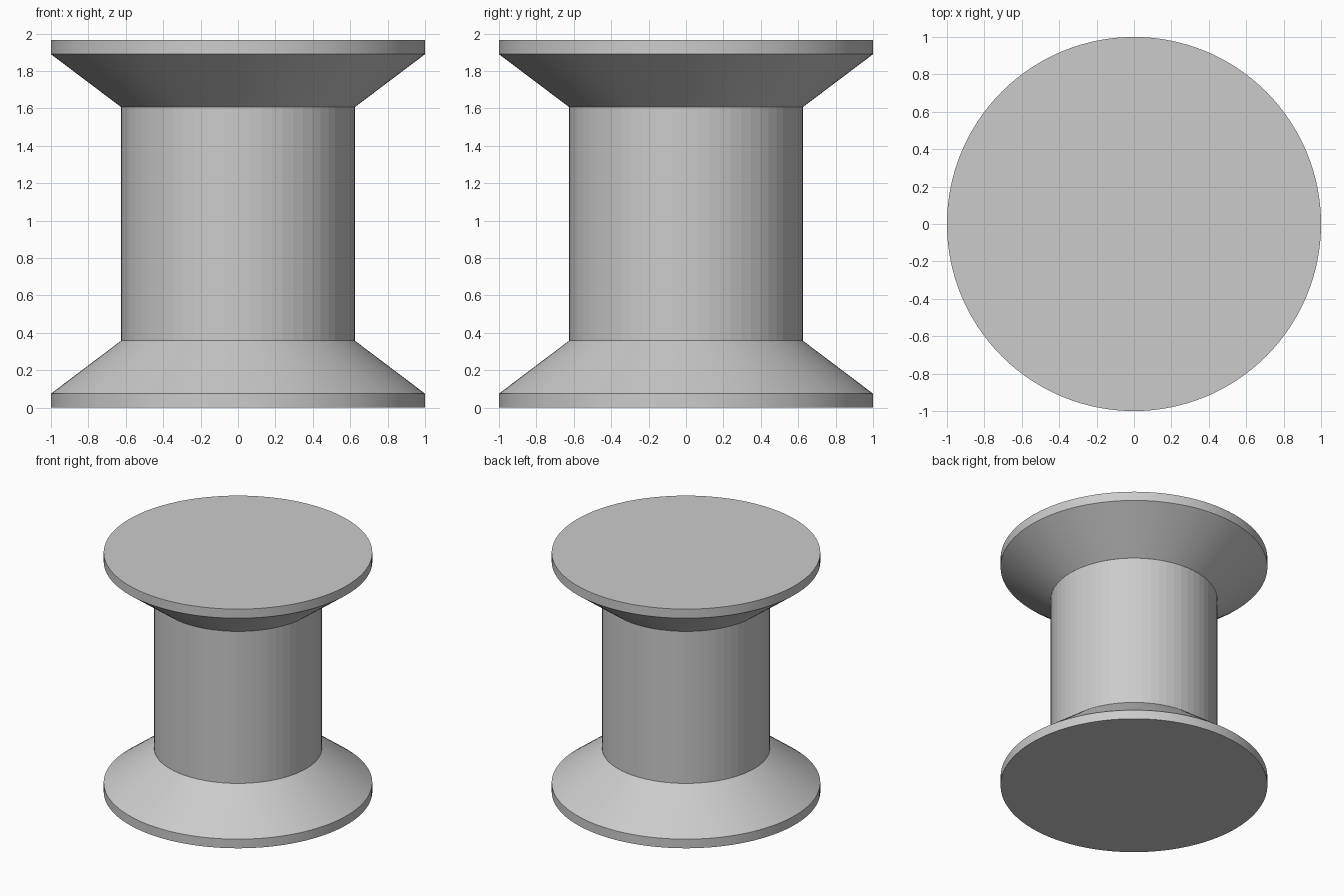
import bpy
import bmesh
from math import cos, sin, tau, radians

if "Cube" in bpy.data.objects:
    bpy.data.objects.remove(bpy.data.objects["Cube"], do_unlink=True)

grey = bpy.data.materials.new("plain grey")
grey.use_nodes = True
colour = (0.6, 0.6, 0.6, 1.0)
grey.diffuse_color = colour
grey.node_tree.nodes["Principled BSDF"].inputs["Base Color"].default_value = colour

HEIGHT = 1.965
RIM_RADIUS, CORE_RADIUS = 1.0, 0.625
RIM_TOP, CONE_TOP = 0.075, 0.358


def turned_part(name, profile, sides, smooth):
    """Turn a bottom-to-top list of (radius, height) into a round solid."""
    bm = bmesh.new()
    rings = [[bm.verts.new((r * cos(tau * i / sides), r * sin(tau * i / sides), z))
              for i in range(sides)] for r, z in profile]
    for low, high in zip(rings, rings[1:]):
        for i in range(sides):
            j = (i + 1) % sides
            bm.faces.new((low[i], low[j], high[j], high[i]))
    bm.faces.new(rings[0])
    bm.faces.new(rings[-1])
    bmesh.ops.recalc_face_normals(bm, faces=bm.faces)
    mesh = bpy.data.meshes.new(name)
    bm.to_mesh(mesh)
    bm.free()
    mesh.materials.append(grey)
    part = bpy.data.objects.new(name, mesh)
    bpy.context.collection.objects.link(part)
    if smooth:
        bpy.ops.object.select_all(action="DESELECT")
        part.select_set(True)
        bpy.context.view_layer.objects.active = part
        bpy.ops.object.shade_smooth_by_angle(angle=radians(25))
    return part


# Flanges: a thin straight rim and a cone narrowing to the core
flange = [(RIM_RADIUS, 0), (RIM_RADIUS, RIM_TOP), (CORE_RADIUS, CONE_TOP)]
turned_part("bottom_flange", flange, 128, True)
turned_part("top_flange", [(r, HEIGHT - z) for r, z in reversed(flange)], 128, True)

# Faceted core between the flanges
turned_part("core", [(CORE_RADIUS, CONE_TOP), (CORE_RADIUS, HEIGHT - CONE_TOP)], 64, False)
